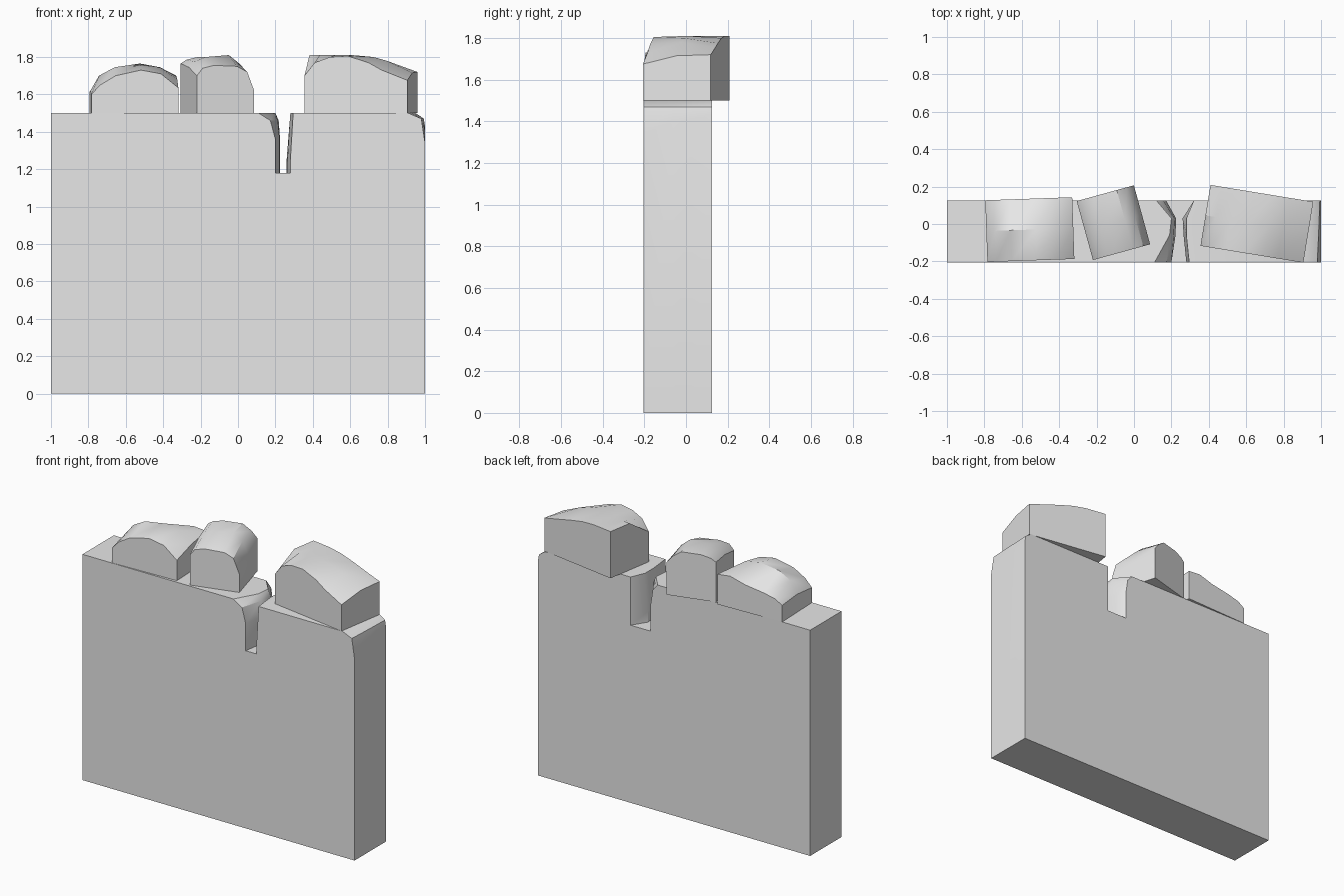
import bpy, bmesh
from mathutils import Matrix, Vector
from math import radians

if "Cube" in bpy.data.objects:
    bpy.data.objects.remove(bpy.data.objects["Cube"], do_unlink=True)

stone_grey = bpy.data.materials.new("stone_grey")
stone_grey.use_nodes = True
colour = (0.8, 0.8, 0.8, 1)
stone_grey.diffuse_color = colour
stone_grey.node_tree.nodes["Principled BSDF"].inputs["Base Color"].default_value = colour

WALL_TOP = 1.5


def finish(bm, name):
    """Turn a bmesh into a smooth object with sharp corners."""
    bmesh.ops.recalc_face_normals(bm, faces=bm.faces)
    mesh = bpy.data.meshes.new(name)
    bm.to_mesh(mesh)
    bm.free()
    mesh.materials.append(stone_grey)
    obj = bpy.data.objects.new(name, mesh)
    bpy.context.collection.objects.link(obj)
    bpy.ops.object.select_all(action="DESELECT")
    obj.select_set(True)
    bpy.context.view_layer.objects.active = obj
    bpy.ops.object.shade_smooth_by_angle(angle=radians(35))
    return obj


def wall_section(bm, y, chip_x, chip_z, right_top, right_low, left_low, left_top):
    """Wall outline at one depth, with the chipped corner and the notch."""
    floor = 1.18
    outline = [
        (-1, 0), (1, 0),
        (1, chip_z), ((chip_x + 2) / 3 + 0.01, WALL_TOP - 0.03), (chip_x, WALL_TOP),
        (right_top, WALL_TOP), (right_low, 1.25), (right_low, floor),
        (left_low, floor), (left_low, 1.36),
        (left_low * 0.7 + left_top * 0.3, 1.46), (left_top, WALL_TOP),
        (-1, WALL_TOP),
    ]
    return [bm.verts.new((x, y, z)) for x, z in outline]


# Wall: outlines bridged from front to back
bm = bmesh.new()
sections = [
    wall_section(bm, -0.205, 0.91, 1.34, 0.295, 0.28, 0.20, 0.11),
    wall_section(bm, -0.06, 0.93, 1.40, 0.28, 0.265, 0.222, 0.19),
    wall_section(bm, 0.03, 0.94, 1.415, 0.28, 0.26, 0.225, 0.20),
    wall_section(bm, 0.125, 0.95, 1.43, 0.32, 0.32, 0.172, 0.12),
]
for near, far in zip(sections, sections[1:]):
    for i in range(len(near)):
        j = (i + 1) % len(near)
        bm.faces.new((near[i], near[j], far[j], far[i]))
bm.faces.new(sections[0])
bm.faces.new(sections[-1])
finish(bm, "wall")


def top_stone(name, centre, size, turn, columns, heights):
    """Block with a worn top; height rows run from front to back."""
    bm = bmesh.new()
    place = Matrix.Translation((*centre, 0)) @ Matrix.Rotation(radians(turn), 4, "Z")
    last = len(heights) - 1
    top = [[bm.verts.new(place @ Vector(((u - 0.5) * size[0],
                                         (r / last - 0.5) * size[1], z)))
            for u, z in zip(columns, row)] for r, row in enumerate(heights)]
    for a, b in zip(top, top[1:]):
        for i in range(len(columns) - 1):
            bm.faces.new((a[i], a[i + 1], b[i + 1], b[i]))
    # Straight sides and flat base
    rim = (top[0] + [row[-1] for row in top[1:-1]]
           + top[-1][::-1] + [row[0] for row in top[-2:0:-1]])
    base = [bm.verts.new((v.co.x, v.co.y, WALL_TOP)) for v in rim]
    for i in range(len(rim)):
        j = (i + 1) % len(rim)
        bm.faces.new((rim[i], rim[j], base[j], base[i]))
    bm.faces.new(base)
    finish(bm, name)


# Three worn stones along the top
top_stone("right_stone", (-0.557, -0.03), (0.465, 0.33), 2,
          (0, 0.1, 0.28, 0.57, 0.8, 1),
          [(1.60, 1.65, 1.70, 1.73, 1.71, 1.635),
           (1.62, 1.70, 1.745, 1.765, 1.745, 1.68),
           (1.61, 1.64, 1.66, 1.68, 1.71, 1.70)])
top_stone("middle_stone", (-0.11, 0.007), (0.317, 0.327), 15.4,
          (0, 0.1, 0.3, 0.7, 0.88, 1),
          [(1.70, 1.74, 1.755, 1.75, 1.72, 1.62),
           (1.745, 1.775, 1.80, 1.81, 1.765, 1.67),
           (1.765, 1.785, 1.80, 1.80, 1.76, 1.715)])
top_stone("left_stone", (0.657, 0.001), (0.557, 0.33), -9.3,
          (0, 0.1, 0.25, 0.42, 0.62, 0.75, 1),
          [(1.70, 1.77, 1.80, 1.805, 1.77, 1.73, 1.675),
           (1.81, 1.81, 1.81, 1.81, 1.80, 1.78, 1.715),
           (1.81, 1.81, 1.81, 1.80, 1.775, 1.755, 1.72)])
